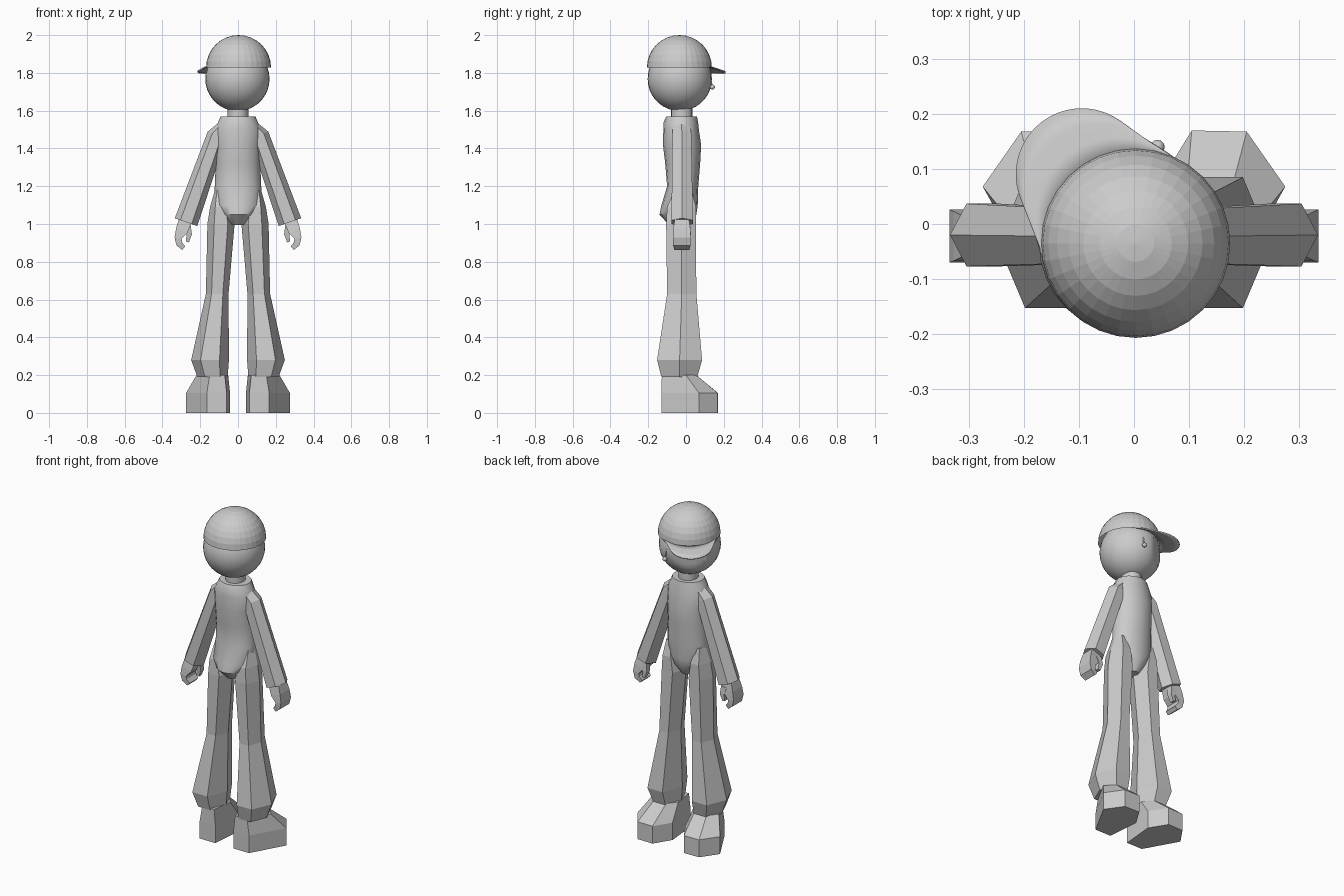
import bpy, bmesh
from math import cos, sin, pi, radians
from mathutils import Vector

if "Cube" in bpy.data.objects:
    bpy.data.objects.remove(bpy.data.objects["Cube"])

HEX = [(cos(i * pi / 3), sin(i * pi / 3) / sin(pi / 3)) for i in range(6)]
SQUARE = [(1, 1), (-1, 1), (-1, -1), (1, -1)]
ROUND = [(cos(i * pi / 8), sin(i * pi / 8)) for i in range(16)]


def finish(name, bm, smooth=None):
    bmesh.ops.recalc_face_normals(bm, faces=bm.faces[:])
    me = bpy.data.meshes.new(name)
    bm.to_mesh(me)
    bm.free()
    ob = bpy.data.objects.new(name, me)
    bpy.context.collection.objects.link(ob)
    if smooth:
        bpy.ops.object.select_all(action='DESELECT')
        ob.select_set(True)
        bpy.context.view_layer.objects.active = ob
        bpy.ops.object.shade_smooth_by_angle(angle=radians(smooth))
    return ob


def loft(name, rings, smooth=None):
    """Skin a list of equal-length point rings and cap both ends."""
    bm = bmesh.new()
    vs = [[bm.verts.new(p) for p in r] for r in rings]
    n = len(rings[0])
    for a, b in zip(vs, vs[1:]):
        for i in range(n):
            j = (i + 1) % n
            bm.faces.new((a[i], a[j], b[j], b[i]))
    bm.faces.new(vs[0])
    bm.faces.new(vs[-1])
    return finish(name, bm, smooth)


def level_rings(section, rows, s=1):
    """Rows of (z, centre x, half width, back y, front y)."""
    return [[(s * (cx + u * hx), (y0 + y1) / 2 + v * (y1 - y0) / 2, z) for u, v in section]
            for z, cx, hx, y0, y1 in rows]


def limb_rings(section, path, s):
    """Rows of (x, z, y, half thickness in xz, half depth in y) along a bent path."""
    rings = []
    for i, (x, z, y, r, d) in enumerate(path):
        p, q = path[max(i - 1, 0)], path[min(i + 1, len(path) - 1)]
        t = Vector((q[0] - p[0], q[1] - p[1])).normalized()
        rings.append([(s * (x - t.y * r * u), y + d * v, z + t.x * r * u) for u, v in section])
    return rings


# Torso with collar opening, and neck
loft("torso", level_rings(ROUND, [
    (0.995, 0, 0.035, -0.09, 0.02), (1.05, 0, 0.09, -0.14, 0.055),
    (1.10, 0, 0.13, -0.13, 0.062), (1.20, 0, 0.123, -0.10, 0.065),
    (1.32, 0, 0.118, -0.11, 0.075), (1.42, 0, 0.122, -0.122, 0.08),
    (1.50, 0, 0.125, -0.12, 0.068), (1.54, 0, 0.105, -0.118, 0.064),
    (1.57, 0, 0.092, -0.105, 0.058)]), 40)
loft("neck", level_rings(ROUND, [
    (1.55, 0, 0.055, -0.08, 0.035), (1.64, 0, 0.055, -0.08, 0.035)]), 40)

# Outline of the shoe at sole and ankle
SOLE = [(0.06, -0.13), (0.165, -0.13), (0.275, 0.068), (0.205, 0.168), (0.105, 0.17), (0.042, 0.068)]
ANKLE = [(0.07, -0.128), (0.15, -0.128), (0.22, 0.0), (0.175, 0.055), (0.095, 0.055), (0.052, 0.0)]

for s, side in ((-1, "left"), (1, "right")):
    # Flared trouser legs
    loft("leg_" + side, level_rings(HEX, [
        (1.18, 0.1, 0.022, -0.06, 0.03), (1.09, 0.093, 0.055, -0.10, 0.052),
        (1.0, 0.09, 0.072, -0.105, 0.052), (0.63, 0.11, 0.06, -0.10, 0.055),
        (0.28, 0.148, 0.1, -0.153, 0.085), (0.19, 0.135, 0.08, -0.13, 0.06)], s))
    # Shoes
    loft("shoe_" + side, [[(s * x, y, 0.0) for x, y in SOLE],
                          [(s * x, y, 0.105) for x, y in SOLE],
                          [(s * x, y, 0.2) for x, y in ANKLE]])
    # Sleeves
    loft("sleeve_" + side, limb_rings(HEX, [
        (0.07, 1.525, -0.025, 0.03, 0.045), (0.112, 1.47, -0.022, 0.052, 0.05),
        (0.275, 1.01, -0.02, 0.063, 0.057)], s))
    # Mitten hand with curled fingers and a thumb
    loft("hand_" + side, limb_rings(SQUARE, [
        (0.275, 1.03, -0.022, 0.035, 0.035), (0.298, 0.965, -0.022, 0.032, 0.045),
        (0.317, 0.925, -0.022, 0.019, 0.048), (0.311, 0.895, -0.022, 0.017, 0.046),
        (0.287, 0.872, -0.022, 0.012, 0.04)], s))
    loft("thumb_" + side, limb_rings(SQUARE, [
        (0.268, 0.99, 0.005, 0.018, 0.017), (0.258, 0.945, 0.01, 0.014, 0.016),
        (0.268, 0.905, 0.012, 0.008, 0.012)], s))

# Head turned to one side, with a flattened face
turn = radians(128)
face = Vector((cos(turn), sin(turn), 0))
bm = bmesh.new()
bmesh.ops.create_uvsphere(bm, u_segments=32, v_segments=18, radius=0.17)
for v in bm.verts:
    d = v.co.dot(face)
    limit = 0.148 + 0.08 * min(v.co.z, 0)
    if d > limit:
        v.co -= face * (d - limit)
    v.co += Vector((-0.003, -0.033, 1.768))
finish("head", bm, 30)

# Cap dome
cap = Vector((0.003, -0.035, 1.828))
bm = bmesh.new()
bmesh.ops.create_uvsphere(bm, u_segments=32, v_segments=16, radius=0.172)
bmesh.ops.bisect_plane(bm, geom=bm.verts[:] + bm.edges[:] + bm.faces[:], dist=1e-5,
                       plane_co=(0, 0, 0), plane_no=(0, 0, 1), clear_inner=True)
bmesh.ops.translate(bm, verts=bm.verts[:], vec=cap)
finish("cap_dome", bm)

# Cap brim: dome rim joined to a smaller circle pushed forward, sloping down
bm = bmesh.new()
cols = []
N = 24
for i in range(N + 1):
    a = turn + radians(-74 + 148 * i / N)
    ray = Vector((cos(a), sin(a), 0))
    inner = cap + ray * 0.165
    outer = cap + face * 0.159 + ray * 0.12
    col = []
    for k in range(4):
        p = inner.lerp(outer, k / 3)
        reach = max(0, (p - cap).dot(face) - 0.1)
        p.z = 1.836 - 0.17 * reach - 0.004 * (k / 3) ** 2
        col.append(bm.verts.new(p))
    cols.append(col)
for a, b in zip(cols, cols[1:]):
    for k in range(3):
        bm.faces.new((a[k], a[k + 1], b[k + 1], b[k]))
brim = finish("cap_brim", bm, 40)
mod = brim.modifiers.new("thickness", 'SOLIDIFY')
mod.thickness = 0.007

# Earring: short drop and bead
loft("earring_drop", [[(x + 0.004 * u, y + 0.004 * v, z) for u, v in HEX]
                      for x, y, z in ((0.04, 0.128, 1.78), (0.043, 0.138, 1.73))])
bm = bmesh.new()
bmesh.ops.create_uvsphere(bm, u_segments=12, v_segments=8, radius=0.013)
bmesh.ops.translate(bm, verts=bm.verts[:], vec=(0.043, 0.14, 1.725))
finish("earring_bead", bm, 60)
